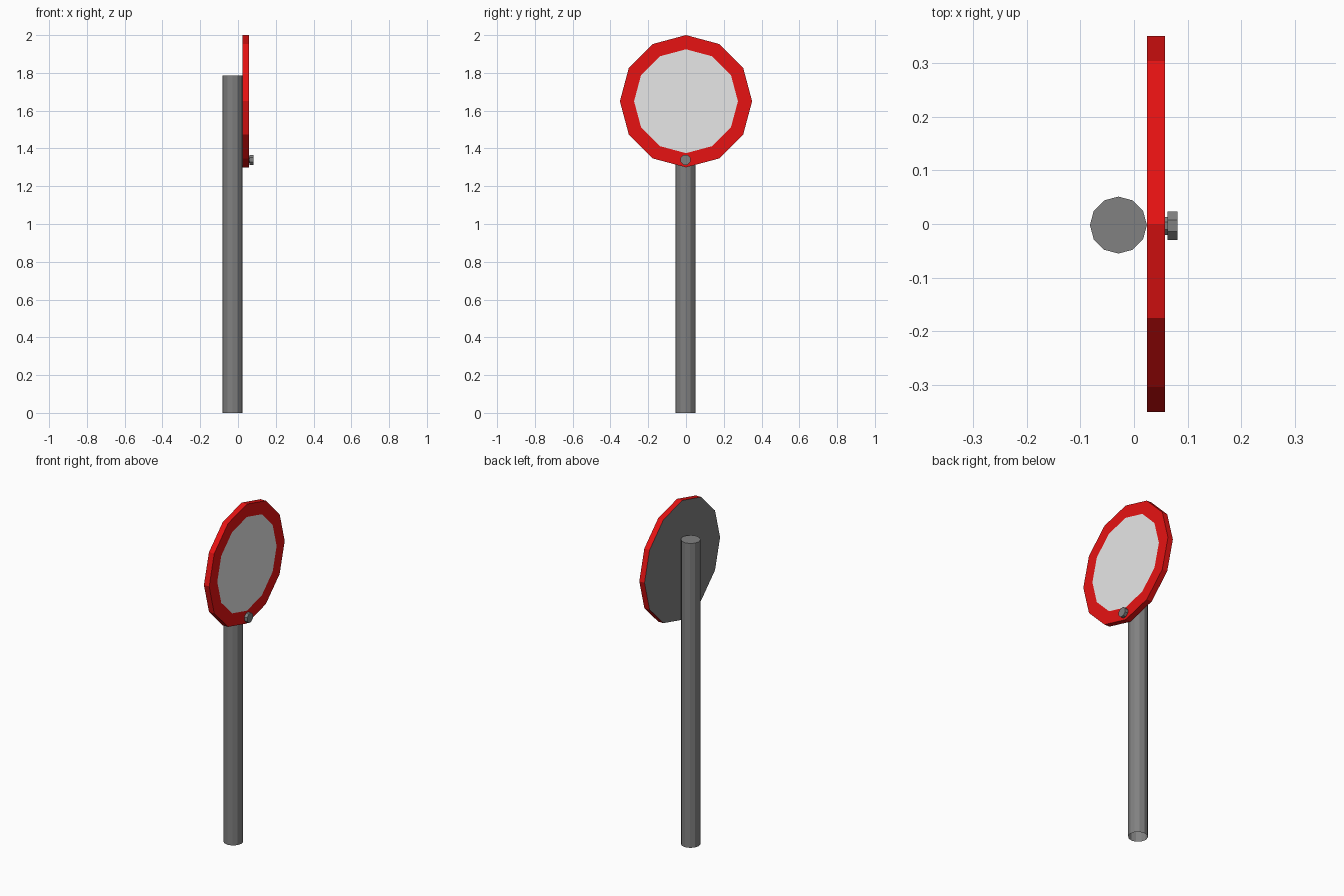
import bpy, bmesh, math
from mathutils import Matrix

cube = bpy.data.objects.get("Cube")
if cube:
    bpy.data.objects.remove(cube, do_unlink=True)


def material(name, rgb):
    m = bpy.data.materials.new(name)
    m.use_nodes = True
    m.diffuse_color = (*rgb, 1)
    m.node_tree.nodes["Principled BSDF"].inputs["Base Color"].default_value = (*rgb, 1)
    return m


grey = material("metal grey", (0.22, 0.22, 0.22))
red = material("sign red", (0.8, 0.006, 0.006))
white = material("sign white", (0.8, 0.8, 0.8))

ALONG_X = Matrix.Rotation(math.pi / 2, 4, 'Y')


def prism(bm, sides, radius, length, centre, along_x=False, turn=0.0):
    """Closed prism, standing upright or lying along x."""
    mat = Matrix.Translation(centre)
    if along_x:
        mat = mat @ ALONG_X
    mat = mat @ Matrix.Rotation(turn, 4, 'Z')
    bmesh.ops.create_cone(bm, cap_ends=True, segments=sides, radius1=radius,
                          radius2=radius, depth=length, matrix=mat)
    bm.normal_update()


def finish(bm, name, mats):
    mesh = bpy.data.meshes.new(name)
    bm.to_mesh(mesh)
    bm.free()
    for m in mats:
        mesh.materials.append(m)
    obj = bpy.data.objects.new(name, mesh)
    bpy.context.collection.objects.link(obj)
    return obj


# Pole: twelve-sided tube, capped on top and open underneath
bm = bmesh.new()
prism(bm, 12, 0.053, 1.785, (-0.029, -0.002, 0.8925), turn=math.pi / 2)
bmesh.ops.delete(bm, geom=[f for f in bm.faces if f.normal.z < -0.9],
                 context='FACES_ONLY')
finish(bm, "pole", [grey])

# Sign disc: red rim, inset white face, bare metal back
bm = bmesh.new()
prism(bm, 12, 0.35, 0.034, (0.041, 0, 1.65), along_x=True)
front = [f for f in bm.faces if f.normal.x > 0.9]
for f in bm.faces:
    f.material_index = 1 if f.normal.x < -0.9 else 0
bmesh.ops.inset_region(bm, faces=front, thickness=0.075 * math.cos(math.pi / 12),
                       use_even_offset=True)
for f in front:
    f.material_index = 2
finish(bm, "sign_disc", [red, grey, white])

# Bolt: short shank with a wider eight-sided head
bm = bmesh.new()
prism(bm, 8, 0.018, 0.012, (0.058, -0.0035, 1.34), True, math.pi / 8)
prism(bm, 8, 0.0285, 0.019, (0.0715, -0.0035, 1.34), True, math.pi / 8)
finish(bm, "bolt", [grey])
